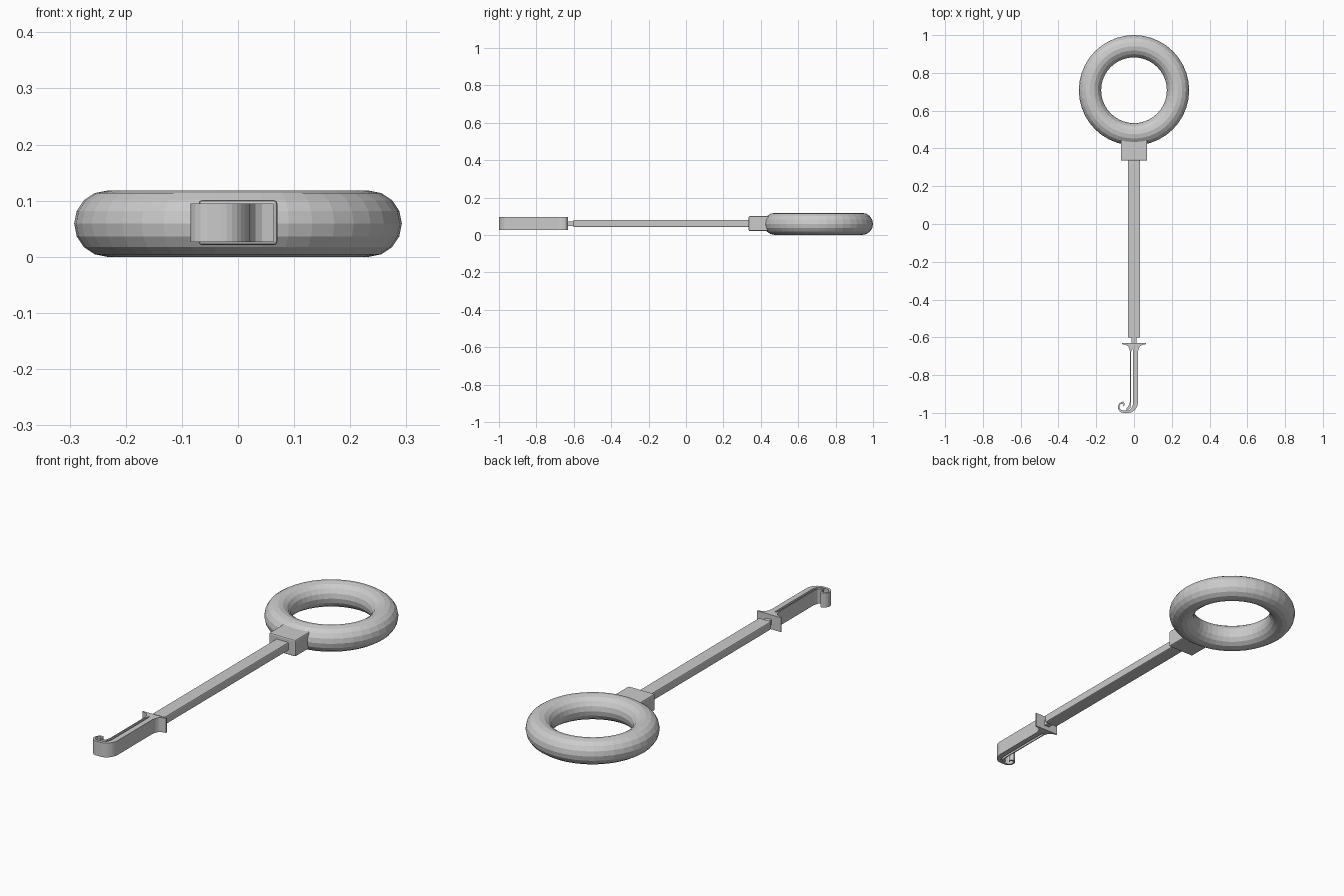
import bpy, bmesh, math

if "Cube" in bpy.data.objects:
    bpy.data.objects.remove(bpy.data.objects["Cube"])

grey = bpy.data.materials.new("plain grey")
grey.diffuse_color = (0.6, 0.6, 0.6, 1)
grey.use_nodes = True
grey.node_tree.nodes["Principled BSDF"].inputs["Base Color"].default_value = grey.diffuse_color
ZC = 0.06


def finish(name, bm):
    bmesh.ops.recalc_face_normals(bm, faces=bm.faces)
    me = bpy.data.meshes.new(name)
    bm.to_mesh(me)
    bm.free()
    me.materials.append(grey)
    ob = bpy.data.objects.new(name, me)
    bpy.context.collection.objects.link(ob)
    return ob


def box(name, x0, x1, y0, y1, z0, z1, bevel=0.0):
    bm = bmesh.new()
    bmesh.ops.create_cube(bm, size=1)
    for v in bm.verts:
        v.co.x = (x0 + x1) / 2 + v.co.x * (x1 - x0)
        v.co.y = (y0 + y1) / 2 + v.co.y * (y1 - y0)
        v.co.z = (z0 + z1) / 2 + v.co.z * (z1 - z0)
    if bevel:
        bmesh.ops.bevel(bm, geom=bm.edges[:], offset=bevel, segments=2,
                        profile=0.5, affect='EDGES')
    return finish(name, bm)


def extrude(name, pts, z0, z1):
    bm = bmesh.new()
    f = bm.faces.new([bm.verts.new((x, y, z0)) for x, y in pts])
    r = bmesh.ops.extrude_face_region(bm, geom=[f])
    for v in r["geom"]:
        if isinstance(v, bmesh.types.BMVert):
            v.co.z = z1
    return finish(name, bm)


def arc(cx, cy, rx, ry, a0, a1, n):
    out = []
    for i in range(n + 1):
        a = math.radians(a0 + (a1 - a0) * i / n)
        out.append((cx + rx * math.cos(a), cy + ry * math.sin(a)))
    return out


# ring handle
bpy.ops.mesh.primitive_torus_add(major_radius=0.233, minor_radius=0.059,
                                 major_segments=40, minor_segments=16,
                                 location=(0, 0.708, 0.059))
ring = bpy.context.object
ring.name = "ring_handle"
ring.data.materials.append(grey)

# collar, shaft and thin neck
box("collar", -0.07, 0.07, 0.335, 0.46, 0.021, 0.101, 0.006)
box("shaft", -0.033, 0.033, -0.602, 0.34, 0.042, 0.081, 0.005)
box("neck", -0.013, 0.013, -0.635, -0.598, 0.047, 0.073)

# flange with curved fillets running into the stem
right = [(0.063, -0.63), (0.063, -0.636), (0.043, -0.640), (0.031, -0.648),
         (0.024, -0.661), (0.021, -0.68)]
left = [(-x, y) for x, y in reversed(right)]
inner = [(-0.016, -0.68), (-0.012, -0.665), (-0.007, -0.66), (-0.005, -0.68)]
extrude("flange", right + inner[::-1] + left, 0.026, 0.095)

# hook: stem, bottom bend and curled tip
hook = [(-0.005, -0.675), (0.021, -0.675)]
hook += arc(-0.031, -0.94, 0.052, 0.06, 0, -90, 8)      # outside of bend
hook += arc(-0.055, -0.97, 0.030, 0.030, 270, 90, 8)    # outside of curl
hook += arc(-0.062, -0.955, 0.012, 0.015, 80, -60, 5)   # tip
hook += arc(-0.063, -0.962, 0.008, 0.010, -30, 90, 4)   # inside of tip
hook += arc(-0.055, -0.966, 0.022, 0.022, 150, 270, 5)  # inside of curl
hook += arc(-0.035, -0.945, 0.030, 0.043, -90, 0, 6)    # inside of bend
extrude("hook", hook, 0.026, 0.095)

# thin wall beside the stem, joining the bend
wall = [(-0.021, -0.675), (-0.021, -0.94), (-0.026, -0.96), (-0.04, -0.975),
        (-0.04, -0.99), (-0.02, -0.975), (-0.016, -0.95), (-0.016, -0.675)]
extrude("hook_side_wall", wall, 0.026, 0.095)
